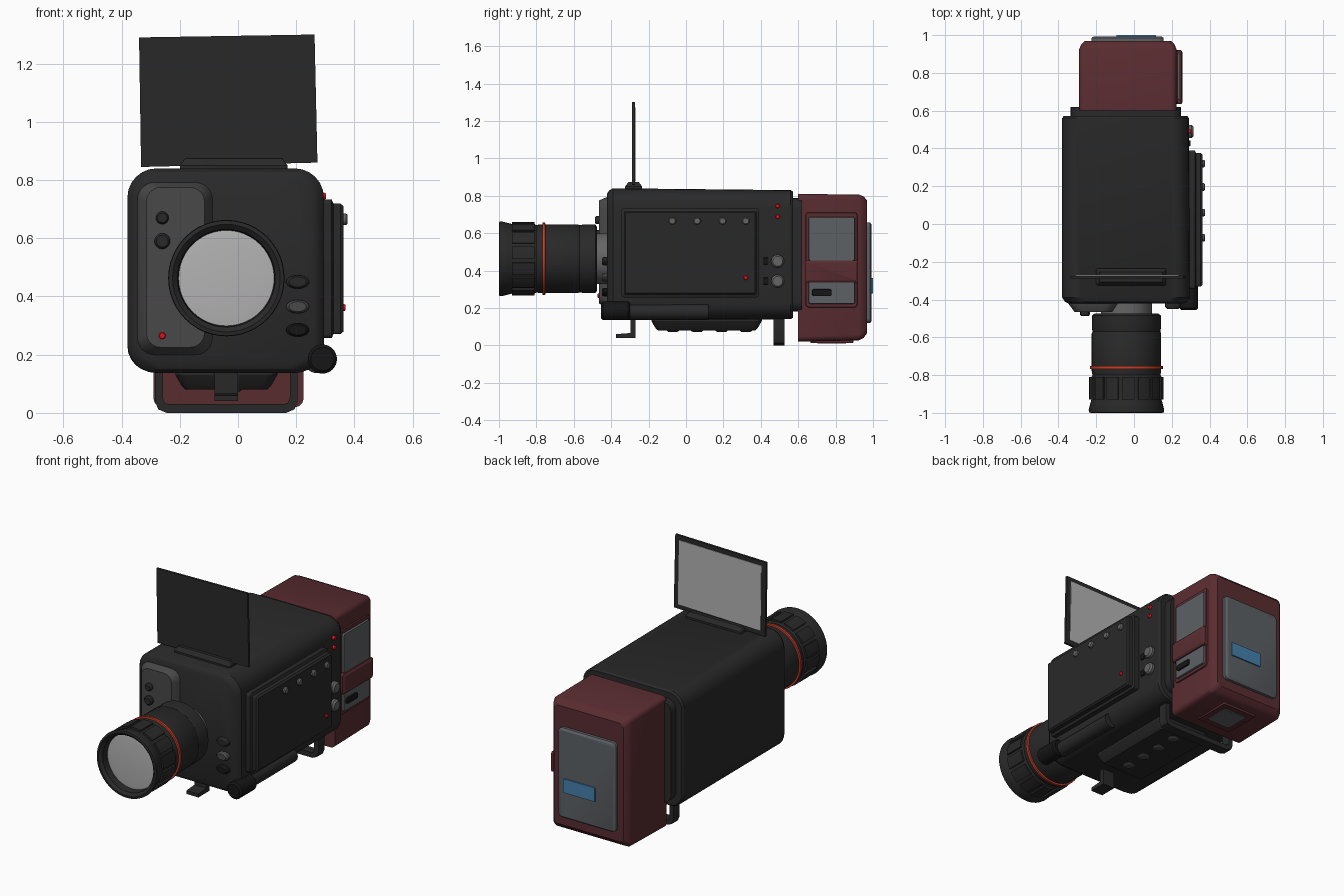
import bpy, bmesh, math
from mathutils import Vector

if "Cube" in bpy.data.objects:
    bpy.data.objects.remove(bpy.data.objects["Cube"])


def material(name, r, g, b):
    m = bpy.data.materials.new(name)
    m.diffuse_color = (r, g, b, 1)
    m.use_nodes = True
    m.node_tree.nodes["Principled BSDF"].inputs["Base Color"].default_value = m.diffuse_color
    return m


DARK = material("charcoal", .022, .022, .022)
BLACK = material("black", .008, .008, .008)
MID = material("mid_grey", .065, .065, .065)
KNOB = material("knob_grey", .13, .13, .13)
RED = material("maroon", .1, .025, .03)
PANEL = material("panel_grey", .11, .12, .13)
GLASS = material("pale_glass", .45, .45, .45)
ORANGE = material("orange_ring", .6, .05, .02)
LED = material("led_red", .8, .005, .01)
BLUE = material("display_blue", .06, .22, .42)


def rrect(a0, a1, b0, b1, r, n=6):
    """Rounded rectangle outline."""
    pts = []
    for k, (ca, cb) in enumerate(((a1 - r, b1 - r), (a0 + r, b1 - r), (a0 + r, b0 + r), (a1 - r, b0 + r))):
        for i in range(n + 1):
            t = (k + i / n) * math.pi / 2
            pts.append((ca + r * math.cos(t), cb + r * math.sin(t)))
    return pts


def circle(a, b, ra, rb=None, n=32):
    rb = rb or ra
    return [(a + ra * math.cos(2 * math.pi * i / n), b + rb * math.sin(2 * math.pi * i / n)) for i in range(n)]


def loft(name, axis, rings, mat):
    """Skin matching outlines placed along an axis, capped at both ends."""
    place = {'x': lambda p, a, b: (p, a, b), 'y': lambda p, a, b: (a, p, b), 'z': lambda p, a, b: (a, b, p)}[axis]
    bm = bmesh.new()
    vs = [[bm.verts.new(place(p, a, b)) for a, b in pts] for p, pts in rings]
    for u, v in zip(vs, vs[1:]):
        for i in range(len(u)):
            j = (i + 1) % len(u)
            bm.faces.new((u[i], u[j], v[j], v[i]))
    bm.faces.new(vs[0][::-1])
    bm.faces.new(vs[-1])
    bmesh.ops.recalc_face_normals(bm, faces=bm.faces)
    me = bpy.data.meshes.new(name)
    bm.to_mesh(me)
    bm.free()
    me.materials.append(mat)
    ob = bpy.data.objects.new(name, me)
    bpy.context.collection.objects.link(ob)
    return ob


def slab(name, axis, rect, r, stages, mat):
    """Rounded slab; stages are (position, inset)."""
    a0, a1, b0, b1 = rect
    return loft(name, axis, [(p, rrect(a0 + d, a1 - d, b0 + d, b1 - d, max(r - d * .5, .002))) for p, d in stages], mat)


def knob(name, axis, a, b, r, p0, p1, mat, rb=None):
    """Button with a chamfered cap."""
    rb = rb or r
    q = p1 - (p1 - p0) * .3
    return loft(name, axis, [(p0, circle(a, b, r, rb, 20)), (q, circle(a, b, r, rb, 20)),
                             (p1, circle(a, b, r * .75, rb * .75, 20))], mat)


# Main body, tapering slightly to the back
loft("body", 'y', [(-.422, rrect(-.345, .26, .17, .81, .08)), (-.412, rrect(-.365, .28, .15, .828, .095)),
                   (-.39, rrect(-.38, .295, .137, .84, .1)), (.56, rrect(-.38, .29, .14, .83, .09)),
                   (.572, rrect(-.372, .282, .148, .822, .085))], DARK)
slab("body_neck", 'y', (-.335, .25, .18, .787), .06, [(.55, 0), (.62, 0)], DARK)

# Lens barrel
LX, LZ = -.04, .463
def barrel(name, prof, mat):
    return loft(name, 'y', [(y, circle(LX, LZ, r, n=48)) for y, r in prof], mat)
barrel("lens_mount", [(-.5, .135), (-.40, .135)], KNOB)
barrel("lens_barrel", [(-.93, .163), (-.985, .168), (-1, .185), (-.998, .198), (-.985, .2), (-.945, .19),
                       (-.93, .186), (-.81, .186), (-.80, .18), (-.78, .184), (-.58, .184), (-.57, .179),
                       (-.55, .183), (-.485, .183), (-.475, .17)], DARK)
barrel("lens_ring", [(-.769, .18), (-.767, .193), (-.753, .193), (-.751, .18)], ORANGE)
barrel("lens_glass", [(-.95, .12), (-.945, .164), (-.92, .164)], GLASS)
# Grip pads around the focus ring
for k in range(14):
    t0 = 2 * math.pi * k / 14
    arc = [t0 + .34 * i / 4 for i in range(5)]
    pts = [(LX + .197 * math.cos(t), LZ + .197 * math.sin(t)) for t in arc]
    pts += [(LX + .18 * math.cos(t), LZ + .18 * math.sin(t)) for t in arc[::-1]]
    loft("focus_grip", 'y', [(-.93, pts), (-.81, pts)], DARK)

# Front control panel and buttons
loft("front_panel", 'y', [(-.40, rrect(-.35, -.085, .195, .795, .06)), (-.425, rrect(-.345, -.088, .2, .792, .06)),
                          (-.465, rrect(-.315, -.115, .225, .775, .05))], MID)
knob("panel_knob_upper", 'y', -.26, .67, .022, -.46, -.487, DARK)
knob("panel_knob_lower", 'y', -.26, .59, .027, -.46, -.487, DARK)
knob("panel_led", 'y', -.26, .265, .012, -.46, -.472, LED)
for z, m in ((.45, DARK), (.365, MID), (.285, BLACK)):
    knob("front_button", 'y', .205, z, .04, -.415, -.45, m, .023)

# Microphone and its housing along the lower right edge
loft("microphone", 'y', [(y, circle(.29, .185, r)) for y, r in ((-.455, .04), (-.445, .05), (-.31, .05), (-.30, .042))], BLACK)
loft("microphone_housing", 'y', [(-.31, circle(.27, .18, .043)), (.12, circle(.27, .18, .043))], DARK)

# Flip-up screen with hinge
frame = [(-.34, 1.29), (.263, 1.3), (.273, .86), (-.333, .845)]
inner = [(-.31, 1.265), (.236, 1.273), (.244, .887), (-.305, .875)]
loft("screen_frame", 'y', [(-.288, frame), (-.274, frame)], DARK)
loft("screen_display", 'y', [(-.276, inner), (-.271, inner)], GLASS)
slab("screen_hinge", 'z', (-.2, .17, -.325, -.235), .01, [(.82, 0), (.85, 0), (.874, .018)], DARK)

# Right side fold-out panel
slab("side_panel", 'x', (-.345, .39, .257, .733), .015, [(.27, 0), (.322, 0), (.328, .014), (.352, .014), (.362, .022)], DARK)
for y in (-.073, .06, .196, .32):
    knob("side_panel_button", 'x', y, .665, .02, .355, .377, KNOB)
knob("side_panel_led", 'x', .32, .362, .012, .355, .37, LED)
for z in (.745, .688):
    knob("body_led", 'x', .49, z, .012, .28, .303, LED)
for z in (.45, .343):
    knob("body_dial", 'x', .49, z, .035, .28, .315, KNOB)
    slab("body_switch", 'x', (.41, .443, z - .018, z + .02), .005, [(.28, 0), (.298, .002)], BLACK)

# Battery pack
loft("battery", 'y', [(.60, rrect(-.29, .225, .02, .81, .03)), (.925, rrect(-.29, .225, .027, .806, .03)),
                      (.95, rrect(-.28, .215, .04, .796, .03)), (.968, rrect(-.262, .197, .065, .775, .03))], RED)
slab("battery_back_plate", 'y', (-.225, .157, .12, .657), .025, [(.955, 0), (.985, 0), (.993, .012)], PANEL)
slab("battery_display", 'y', (-.095, .117, .275, .362), .004, [(.98, 0), (1.0, .002)], BLUE)
slab("battery_side_rim", 'x', (.635, .92, .2, .715), .02, [(.215, 0), (.232, .006)], RED)
slab("battery_window", 'x', (.653, .905, .45, .69), .01, [(.22, 0), (.243, .005)], PANEL)
slab("battery_lower_window", 'x', (.653, .905, .22, .345), .01, [(.22, 0), (.243, .005)], PANEL)
slab("battery_strap", 'x', (.635, .92, .335, .455), .01, [(.215, 0), (.25, 0), (.258, .012)], RED)
slab("battery_latch", 'x', (.672, .78, .262, .302), .012, [(.235, 0), (.252, .003)], BLACK)
slab("battery_bottom_lip", 'z', (-.15, .09, .66, .9), .01, [(.05, 0), (.014, .006)], RED)
slab("battery_bottom_panel", 'z', (-.11, .05, .7, .86), .008, [(.03, 0), (.009, .004)], PANEL)

# Base plate with underside screws
slab("base_plate", 'z', (-.215, .135, -.185, .405), .04, [(.15, 0), (.13, 0), (.092, .022), (.08, .035)], DARK)
for y in (-.07, .06, .19, .32):
    knob("base_screw", 'z', -.02, y, .032, .09, .072, MID)

# Front foot: L-shaped bracket
foot = [(-.27, .16), (-.27, .04), (-.375, .04), (-.375, .06), (-.298, .066), (-.298, .16)]
loft("front_foot", 'x', [(-.08, foot), (.0, foot)], DARK)

# Rear foot: U-shaped loop
loop = [(-.285, .16), (-.285, .04), (-.274, .012), (-.245, 0), (.165, 0), (.194, .012), (.205, .04), (.205, .16),
        (.178, .16), (.178, .05), (.172, .035), (.158, .03), (-.238, .03), (-.252, .035), (-.258, .05), (-.258, .16)]
loft("rear_foot", 'y', [(.468, loop), (.527, loop)], DARK)

# Smooth curved surfaces, keep hard edges
for ob in bpy.context.collection.objects:
    ob.select_set(True)
    bpy.context.view_layer.objects.active = ob
bpy.ops.object.shade_smooth_by_angle(angle=math.radians(30))
